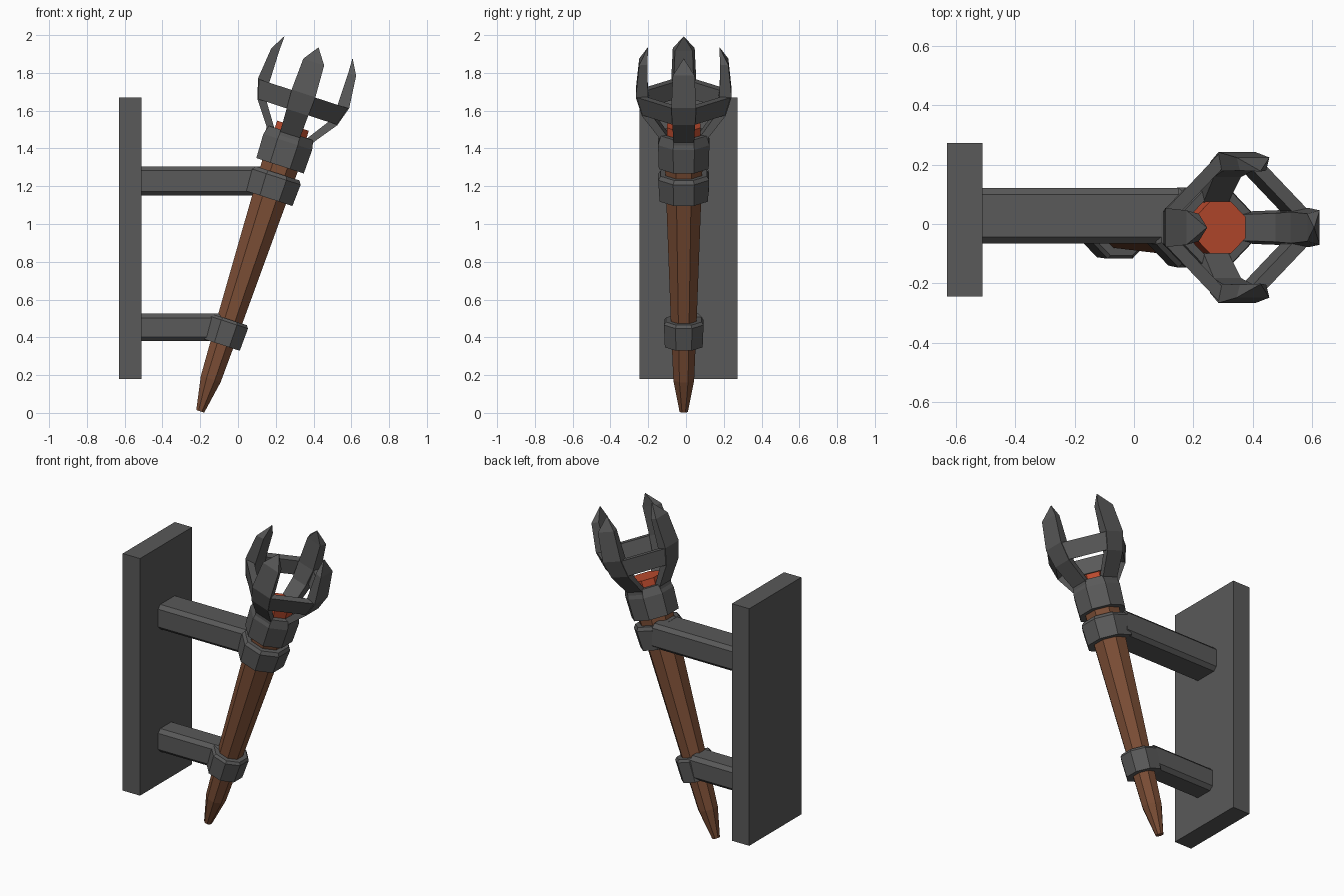
import bpy, bmesh, math
from mathutils import Matrix, Vector

if "Cube" in bpy.data.objects:
    bpy.data.objects.remove(bpy.data.objects["Cube"])

# Leaning frame shared by all torch parts: local z runs along the shaft
TILT = Matrix.Translation((-0.2, -0.012, 0.008)) @ Matrix.Rotation(math.radians(18), 4, 'Y')
FLAT = Matrix.Identity(4)


def material(name, rgb):
    m = bpy.data.materials.new(name)
    m.diffuse_color = (*rgb, 1)
    m.use_nodes = True
    m.node_tree.nodes["Principled BSDF"].inputs["Base Color"].default_value = m.diffuse_color
    return m


IRON = material("dark_iron", (0.1, 0.1, 0.1))
WOOD = material("wood", (0.2, 0.076, 0.036))
EMBER = material("ember", (0.5, 0.07, 0.027))


def loft(name, rings, mat, frame=FLAT, closed=False):
    """Skin matching point loops; cap the ends or join last to first."""
    bm = bmesh.new()
    loops = [[bm.verts.new(p) for p in ring] for ring in rings]
    n = len(loops[0])
    pairs = list(zip(loops, loops[1:]))
    if closed:
        pairs.append((loops[-1], loops[0]))
    else:
        bm.faces.new(loops[0])
        bm.faces.new(loops[-1])
    for a, b in pairs:
        for i in range(n):
            j = (i + 1) % n
            bm.faces.new((a[i], a[j], b[j], b[i]))
    bmesh.ops.recalc_face_normals(bm, faces=bm.faces)
    me = bpy.data.meshes.new(name)
    bm.to_mesh(me)
    bm.free()
    me.materials.append(mat)
    ob = bpy.data.objects.new(name, me)
    ob.matrix_world = frame
    bpy.context.collection.objects.link(ob)
    return ob


def octagon(r, z):
    """Eight points, r measured to the flats, flats facing the axes."""
    c = r / math.cos(math.pi / 8)
    return [(c * math.cos((k + .5) * math.pi / 4), c * math.sin((k + .5) * math.pi / 4), z)
            for k in range(8)]


def turned(name, profile, mat, closed=False):
    return loft(name, [octagon(r, z) for r, z in profile], mat, TILT, closed)


# Wall plate
loft("wall_plate", [[(x, -0.245, 0.18), (x, 0.272, 0.18), (x, 0.272, 1.67), (x, -0.245, 1.67)]
                    for x in (-0.63, -0.51)], IRON)


# Bracket arms with chamfered edges
def arm(name, x_end, y0, y1, z0, z1, c=0.022):
    sect = [(y0 + c, z0), (y1 - c, z0), (y1, z0 + c), (y1, z1 - c),
            (y1 - c, z1), (y0 + c, z1), (y0, z1 - c), (y0, z0 + c)]
    loft(name, [[(x, y, z) for y, z in sect] for x in (-0.51, x_end)], IRON)


arm("upper_arm", 0.15, -0.065, 0.122, 1.15, 1.305)
arm("lower_arm", -0.09, -0.065, 0.088, 0.38, 0.525)

# Clamps around the shaft
turned("upper_clamp", [(0.09, 1.185), (0.128, 1.185), (0.135, 1.305), (0.122, 1.325), (0.09, 1.325)],
       IRON, True)
turned("lower_clamp", [(0.06, 0.37), (0.1, 0.37), (0.105, 0.495), (0.094, 0.51), (0.06, 0.51)],
       IRON, True)

# Wooden shaft and ember
turned("shaft", [(0.022, 0), (0.055, 0.18), (0.068, 0.5), (0.1, 1.4), (0.1, 1.45)], WOOD)
turned("ember", [(0.088, 1.45), (0.088, 1.59)], EMBER)

# Cup that holds the cage
turned("cup", [(0.09, 1.367), (0.132, 1.367), (0.136, 1.5), (0.122, 1.55), (0.095, 1.55), (0.09, 1.45)],
       IRON, True)

# Four prongs: (height, inner radius, outer radius, half width)
PRONG = [(1.49, 0.09, 0.13, 0.05), (1.54, 0.085, 0.13, 0.055), (1.665, 0.17, 0.222, 0.06),
         (1.77, 0.19, 0.254, 0.066), (1.945, 0.192, 0.236, 0.058), (2.025, 0.189, 0.191, 0.001)]
for k in range(4):
    loft(f"prong_{k + 1}",
         [[(a, -w * .8, z), (b, -w, z), (b, w, z), (a, w * .8, z)] for z, a, b, w in PRONG],
         IRON, TILT @ Matrix.Rotation(k * math.pi / 2, 4, 'Z'))

# Cage band joining the prongs
BAND = ((0.185, 0.055, 1.675), (0.218, 0.06, 1.667), (0.248, 0.064, 1.768), (0.195, 0.055, 1.768))
band = []
for k in range(4):
    turn = Matrix.Rotation(k * math.pi / 2, 3, 'Z')
    for s in (-1, 1):
        band.append([turn @ Vector((r, s * w, z)) for r, w, z in BAND])
loft("cage_band", band, IRON, TILT, True)
